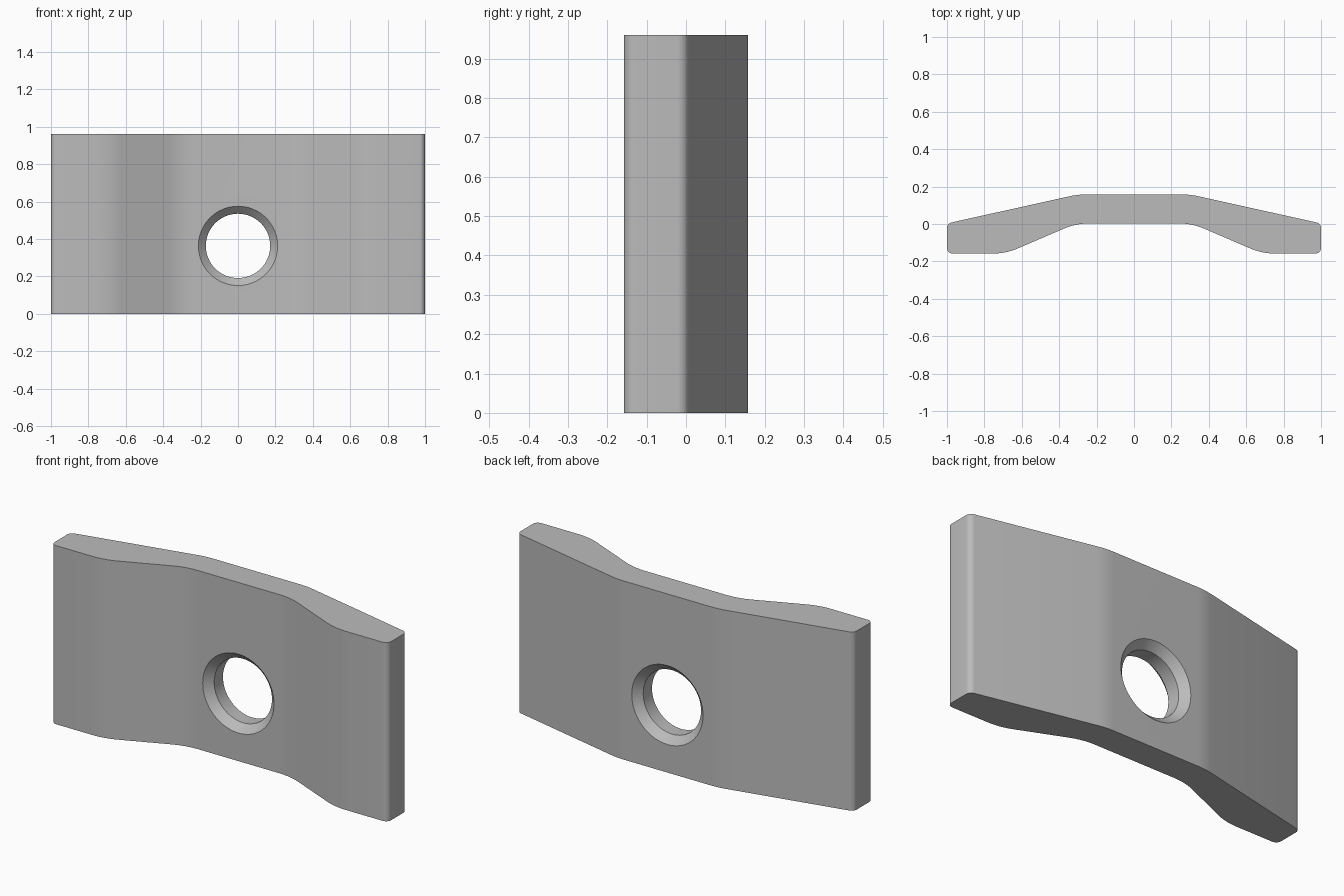
import bpy, bmesh, math
from mathutils import Vector

if "Cube" in bpy.data.objects:
    bpy.data.objects.remove(bpy.data.objects["Cube"])

HEIGHT = 0.96
HOLE_Z = 0.363

grey = bpy.data.materials.new("grey metal")
grey.diffuse_color = (0.5, 0.5, 0.5, 1)
grey.use_nodes = True
grey.node_tree.nodes["Principled BSDF"].inputs["Base Color"].default_value = grey.diffuse_color


def make_object(name, bm):
    bmesh.ops.recalc_face_normals(bm, faces=bm.faces)
    mesh = bpy.data.meshes.new(name)
    bm.to_mesh(mesh)
    bm.free()
    mesh.materials.append(grey)
    obj = bpy.data.objects.new(name, mesh)
    bpy.context.collection.objects.link(obj)
    return obj


def rounded(corners, steps=8):
    """Replace each (x, y, tangent length) corner with a circular fillet."""
    pts = []
    for i, (x, y, t) in enumerate(corners):
        p = Vector((x, y))
        d0 = (Vector(corners[i - 1][:2]) - p).normalized()
        d1 = (Vector(corners[(i + 1) % len(corners)][:2]) - p).normalized()
        half = d0.angle(d1) / 2
        centre = p + (d0 + d1).normalized() * t / math.cos(half)
        a, b = p + d0 * t - centre, p + d1 * t - centre
        sweep = a.angle(b)
        for k in range(steps + 1):
            f = k / steps
            pts.append(centre + (a * math.sin((1 - f) * sweep)
                                 + b * math.sin(f * sweep)) / math.sin(sweep))
    return pts


# Bent plate: right half of the outline, mirrored, then extruded upwards
half = [(0.31, 0.003, 0.07), (0.685, -0.158, 0.07), (1.0, -0.158, 0.03),
        (1.0, 0.003, 0.025), (0.30, 0.158, 0.045)]
outline = half + [(-x, y, t) for x, y, t in reversed(half)]
bm = bmesh.new()
base = bm.faces.new([bm.verts.new((p.x, p.y, 0)) for p in rounded(outline)])
top = bmesh.ops.extrude_face_region(bm, geom=[base])
bmesh.ops.translate(bm, vec=(0, 0, HEIGHT),
                    verts=[v for v in top["geom"] if isinstance(v, bmesh.types.BMVert)])
plate = make_object("bent_plate", bm)

# Hole cutter: straight bore flaring to a chamfer on both faces
bore = [(-0.037, 0.25), (0.043, 0.172), (0.118, 0.172), (0.198, 0.252)]
bore[0] = (-0.037, 0.252)
bm = bmesh.new()
N = 64
rings = [[bm.verts.new((r * math.cos(2 * math.pi * k / N), y,
                        HOLE_Z + r * math.sin(2 * math.pi * k / N)))
          for k in range(N)] for y, r in bore]
for a, b in zip(rings, rings[1:]):
    for k in range(N):
        bm.faces.new((a[k], a[(k + 1) % N], b[(k + 1) % N], b[k]))
bm.faces.new(rings[0])
bm.faces.new(rings[-1])
cutter = make_object("hole_cutter", bm)

# Cut the hole, apply it and remove the cutter
cut = plate.modifiers.new("hole", "BOOLEAN")
cut.operation = "DIFFERENCE"
cut.solver = "EXACT"
cut.object = cutter
bpy.context.view_layer.objects.active = plate
plate.select_set(True)
bpy.ops.object.modifier_apply(modifier="hole")
bpy.data.objects.remove(cutter)
bpy.ops.object.shade_smooth_by_angle(angle=math.radians(30))
